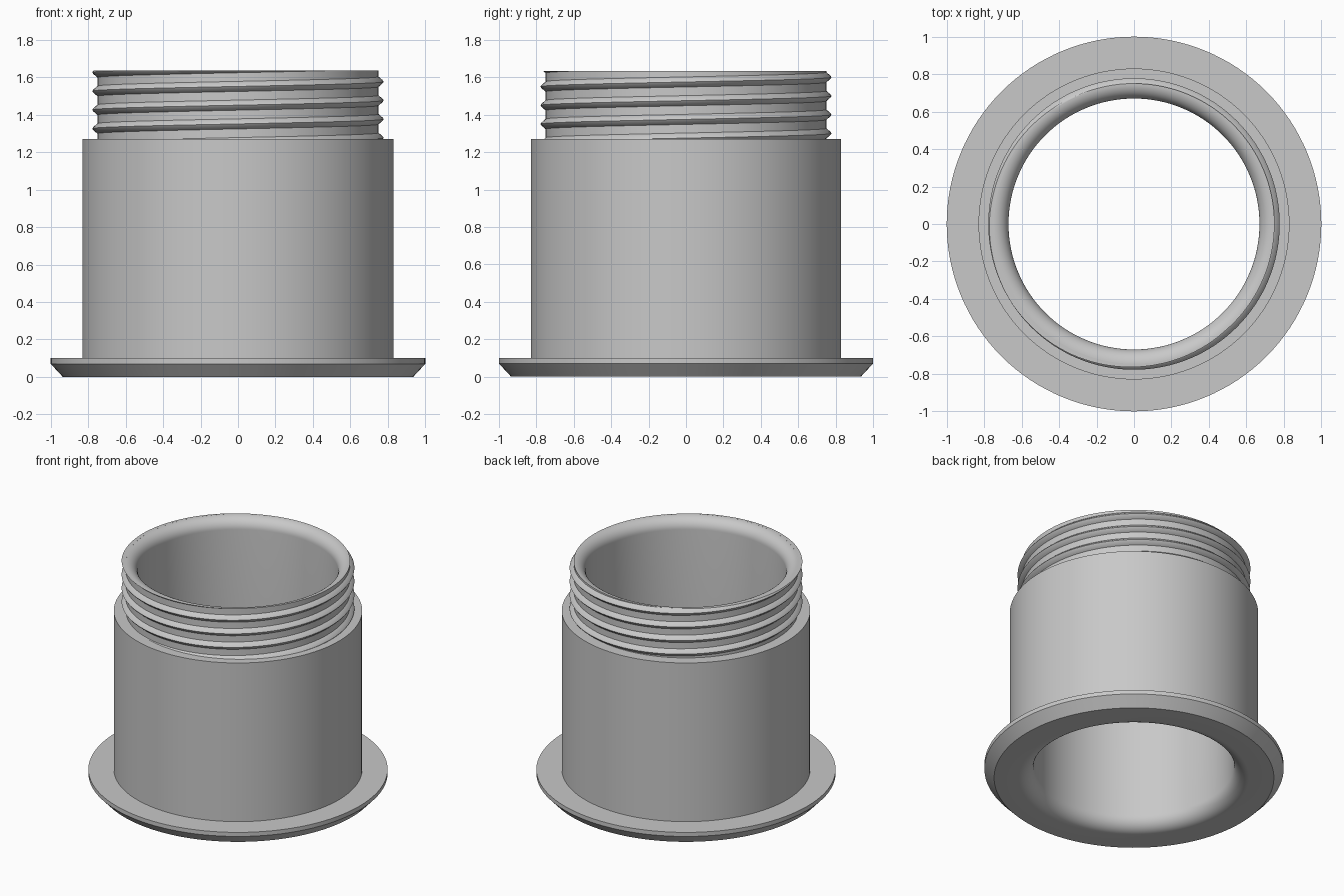
import bpy, bmesh, math

if "Cube" in bpy.data.objects:
    bpy.data.objects.remove(bpy.data.objects["Cube"])

SEG = 128      # sides around the axis
TOP = 1.635    # overall height
PITCH = 0.1    # thread rise per turn

grey = bpy.data.materials.new("plain grey")
grey.diffuse_color = (0.58, 0.58, 0.58, 1)
grey.use_nodes = True
grey.node_tree.nodes["Principled BSDF"].inputs["Base Color"].default_value = grey.diffuse_color


def finish(name, bm):
    bmesh.ops.recalc_face_normals(bm, faces=bm.faces)
    mesh = bpy.data.meshes.new(name)
    bm.to_mesh(mesh)
    bm.free()
    mesh.materials.append(grey)
    obj = bpy.data.objects.new(name, mesh)
    bpy.context.collection.objects.link(obj)
    bpy.ops.object.select_all(action='DESELECT')
    obj.select_set(True)
    bpy.context.view_layer.objects.active = obj
    bpy.ops.object.shade_smooth_by_angle(angle=math.radians(30))
    return obj


def ring(bm, profile, angle, lift=0):
    return [bm.verts.new((r * math.cos(angle), r * math.sin(angle), z + lift))
            for r, z in profile]


def bridge(bm, a, b):
    n = len(a)
    for i in range(n):
        j = (i + 1) % n
        bm.faces.new((a[i], b[i], b[j], a[j]))


def arc(cr, cz, radius, start, end, steps=12):
    angles = [math.radians(start + (end - start) * i / steps) for i in range(steps + 1)]
    return [(cr + radius * math.cos(a), cz + radius * math.sin(a)) for a in angles]


# Flanged sleeve: one closed profile turned around z, with rounded bore mouths
profile = [(0.935, 0), (1.0, 0.07), (1.0, 0.10), (0.83, 0.10),
           (0.83, 1.27), (0.75, 1.27)]
profile += arc(0.75, TOP - 0.08, 0.08, 90, 180)
profile += arc(0.77, 0.10, 0.10, 180, 270)
bm = bmesh.new()
rings = [ring(bm, profile, 2 * math.pi * i / SEG) for i in range(SEG)]
for i in range(SEG):
    bridge(bm, rings[i], rings[(i + 1) % SEG])
finish("flanged_sleeve", bm)

# Screw thread: a rounded ridge swept up a right-handed helix
ridge = [(0.746, -0.029), (0.752, -0.026), (0.772, -0.009), (0.778, 0),
         (0.772, 0.009), (0.752, 0.026), (0.746, 0.029)]
bm = bmesh.new()
coils = []
for i in range(int(-0.6 * SEG), int(4.1 * SEG)):
    turn = i / SEG
    coils.append(ring(bm, ridge, 2 * math.pi * turn, 1.276 + PITCH * turn))
for a, b in zip(coils, coils[1:]):
    bridge(bm, a, b)
# Trim the thread level with the rim and close its ends
bmesh.ops.bisect_plane(bm, geom=bm.verts[:] + bm.edges[:] + bm.faces[:],
                       plane_co=(0, 0, TOP), plane_no=(0, 0, 1), clear_outer=True)
bmesh.ops.holes_fill(bm, edges=[e for e in bm.edges if e.is_boundary], sides=0)
finish("screw_thread", bm)
